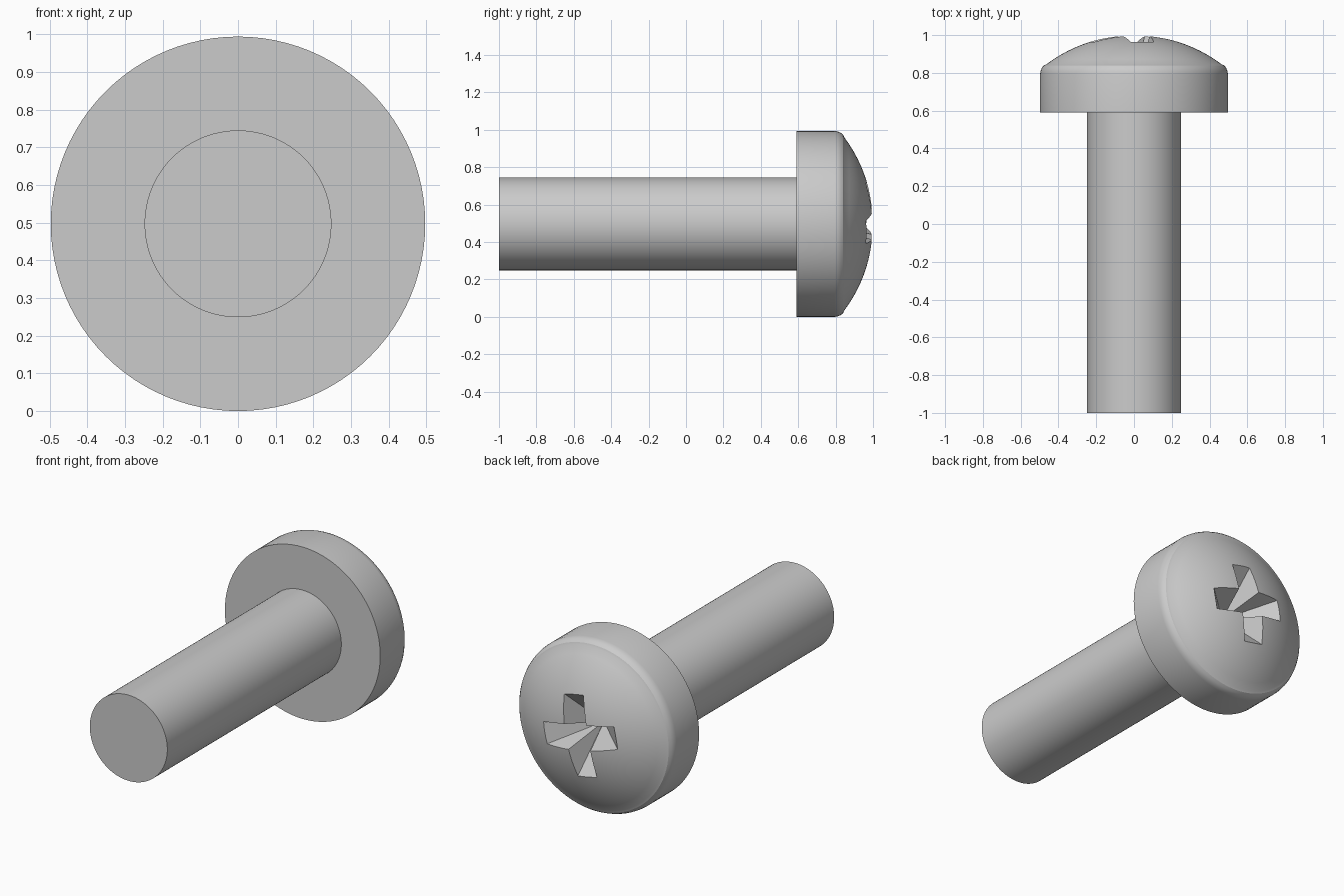
import bpy, bmesh, math
from mathutils import Matrix, Vector

if "Cube" in bpy.data.objects:
    bpy.data.objects.remove(bpy.data.objects["Cube"], do_unlink=True)

AXIS_Z = 0.497
HEAD_R = 0.497
SHAFT_R = 0.248
HEAD_BASE = 0.59

# Plain grey metal
steel = bpy.data.materials.new("grey_metal")
steel.use_nodes = True
steel.diffuse_color = (0.6, 0.6, 0.6, 1)
steel.node_tree.nodes["Principled BSDF"].inputs["Base Color"].default_value = (0.6, 0.6, 0.6, 1)


def finish(bm, name):
    bmesh.ops.remove_doubles(bm, verts=bm.verts, dist=1e-5)
    bmesh.ops.recalc_face_normals(bm, faces=bm.faces)
    mesh = bpy.data.meshes.new(name)
    bm.to_mesh(mesh)
    bm.free()
    mesh.materials.append(steel)
    obj = bpy.data.objects.new(name, mesh)
    obj.location.z = AXIS_Z
    bpy.context.collection.objects.link(obj)
    return obj


def lathe(name, profile, steps=96):
    """Turn a (radius, y) profile around the y axis."""
    bm = bmesh.new()
    verts = [bm.verts.new((r, y, 0)) for r, y in profile]
    edges = [bm.edges.new(pair) for pair in zip(verts, verts[1:])]
    bmesh.ops.spin(bm, geom=verts + edges, cent=(0, 0, 0), axis=(0, 1, 0),
                   angle=math.tau, steps=steps, use_duplicate=False)
    return finish(bm, name)


def activate(obj):
    bpy.ops.object.select_all(action='DESELECT')
    obj.select_set(True)
    bpy.context.view_layer.objects.active = obj


# Shaft: plain cylinder with a flat end
shaft = lathe("shaft", [(0, -1), (SHAFT_R, -1), (SHAFT_R, HEAD_BASE + 0.01), (0, HEAD_BASE + 0.01)])

# Head: straight rim, small rounded shoulder, shallow dome
DOME_R = 0.775
profile = [(0, HEAD_BASE), (HEAD_R, HEAD_BASE), (HEAD_R, 0.795),
           (0.494, 0.812), (0.487, 0.828), (0.477, 0.84)]
for i in range(13):
    r = 0.465 * (1 - i / 12)
    profile.append((r, 1 - DOME_R + math.sqrt(DOME_R ** 2 - r ** 2)))
head = lathe("head", profile)

# Recess cutter: cross outline tapering to a point inside the head
TIP_Y, TOP_Y = 0.75, 1.05
ARM, HALF = 0.27, 0.073
scale = (TOP_Y - TIP_Y) / (1 - TIP_Y)
bm = bmesh.new()
ring = []
for quarter in range(4):
    turn = Matrix.Rotation(math.radians(90 * quarter + 11), 3, 'Y')
    for x, z in ((ARM, HALF), (ARM, -HALF), (HALF, -HALF)):
        p = turn @ Vector((x * scale, 0, z * scale))
        ring.append(bm.verts.new((p.x, TOP_Y, p.z)))
tip = bm.verts.new((0, TIP_Y, 0))
bm.faces.new(ring)
for a, b in zip(ring, ring[1:] + ring[:1]):
    bm.faces.new((a, b, tip))
cutter = finish(bm, "recess_cutter")
cutter.hide_render = True

# Cut the recess, then discard the cutter
cut = head.modifiers.new("recess", 'BOOLEAN')
cut.operation = 'DIFFERENCE'
cut.solver = 'EXACT'
cut.object = cutter
activate(head)
bpy.ops.object.modifier_apply(modifier=cut.name)
bpy.data.objects.remove(cutter, do_unlink=True)

for part in (shaft, head):
    activate(part)
    bpy.ops.object.shade_smooth_by_angle(angle=math.radians(25))
